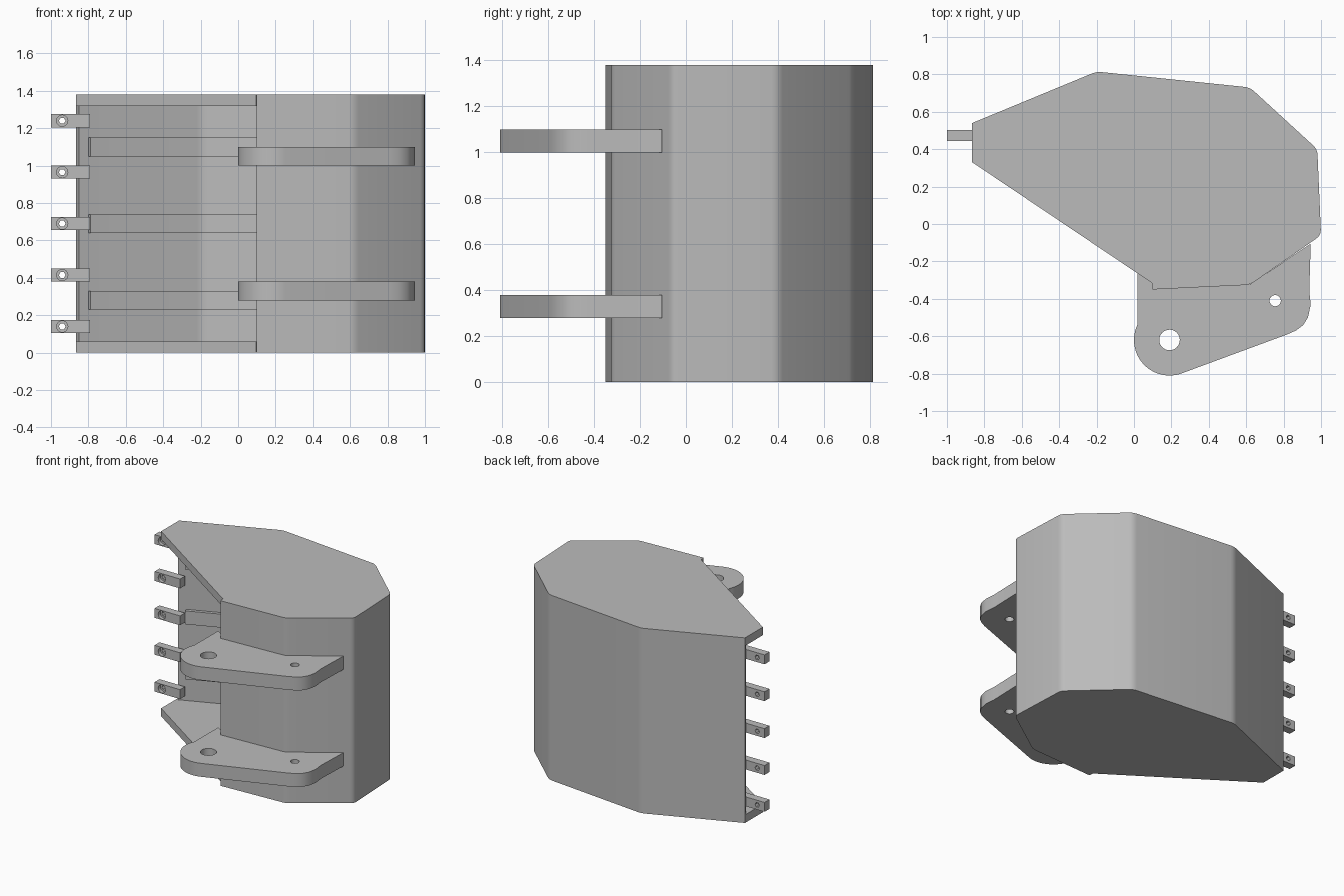
import bpy
from math import cos, sin, pi, radians
from mathutils import Vector as V

cube = bpy.data.objects.get("Cube")
if cube:
    bpy.data.objects.remove(cube)

steel = bpy.data.materials.new("grey steel")
steel.use_nodes = True
GREY = (0.5, 0.5, 0.5, 1)
steel.diffuse_color = GREY
steel.node_tree.nodes["Principled BSDF"].inputs["Base Color"].default_value = GREY

HEIGHT, SIDE, WALL = 1.38, 0.06, 0.036


def arc(cx, cy, r, a0=0, a1=360, n=32):
    """Points on an arc, angles in degrees."""
    return [V((cx + r * cos(radians(a0 + (a1 - a0) * i / n)),
               cy + r * sin(radians(a0 + (a1 - a0) * i / n)))) for i in range(n + 1)]


def circle(cx, cy, r, n=32):
    return arc(cx, cy, r, n=n)[:-1]


def bend(path, cut=0.03, n=4):
    """Round the inner corners of an open path."""
    out = [path[0]]
    for a, b, c in zip(path, path[1:], path[2:]):
        p, q = b + (a - b).normalized() * cut, b + (c - b).normalized() * cut
        for i in range(n + 1):
            t = i / n
            out.append(p * (1 - t) ** 2 + b * 2 * t * (1 - t) + q * t * t)
    return out + [path[-1]]


def offset(path, d):
    """Shift an open path to its right by d, with mitred corners."""
    normals = [V((b.y - a.y, a.x - b.x)).normalized() for a, b in zip(path, path[1:])]
    out = []
    for i, p in enumerate(path):
        m, n = normals[max(i - 1, 0)], normals[min(i, len(normals) - 1)]
        out.append(p + (m + n) * d / (1 + m.dot(n)))
    return out


def plate(name, loops, low, high, upright=False):
    """Extrude an outline (with holes) along z, or along y when upright."""
    curve = bpy.data.curves.new(name, "CURVE")
    curve.dimensions = "2D"
    curve.fill_mode = "BOTH"
    curve.extrude = (high - low) / 2
    for loop in loops:
        s = curve.splines.new("POLY")
        s.points.add(len(loop) - 1)
        for pt, p in zip(s.points, loop):
            pt.co = (p[0], p[1], 0, 1)
        s.use_cyclic_u = True
    ob = bpy.data.objects.new(name, curve)
    bpy.context.scene.collection.objects.link(ob)
    mid = (low + high) / 2
    ob.location = (0, mid, 0) if upright else (0, 0, mid)
    if upright:
        ob.rotation_euler.x = pi / 2
    bpy.ops.object.select_all(action="DESELECT")
    ob.select_set(True)
    bpy.context.view_layer.objects.active = ob
    bpy.ops.object.convert(target="MESH")
    ob = bpy.context.object
    ob.data.materials.clear()
    ob.data.materials.append(steel)
    bpy.ops.object.shade_smooth_by_angle(angle=radians(25))
    return ob


def box(x0, x1, z0, z1):
    return [(x0, z0), (x1, z0), (x1, z1), (x0, z1)]


# Bent wrapper sheet of the bucket
profile = [V(p) for p in ((-0.865, 0.54), (-0.2, 0.815), (0.62, 0.73), (0.98, 0.40),
                          (1.0, -0.06), (0.62, -0.325), (0.1, -0.35))]
outer = bend(profile)
inner = bend(offset(profile, WALL))
plate("wrapper_sheet", [outer + inner[::-1]], SIDE, HEIGHT - SIDE)

# Side plates
side = outer + [V((0.095, -0.315)), V((-0.865, 0.33))]
plate("right_hand_side_plate", [side], 0, SIDE)
plate("left_hand_side_plate", [side], HEIGHT - SIDE, HEIGHT)

# Wear strips along the inside of the floor
floor = offset(profile, WALL)[:4]
floor[0] = floor[0].lerp(floor[1], 0.08)
strip = bend(floor) + bend(offset(floor, 0.025))[::-1]
for i in range(3):
    z = 0.28 + 0.41 * i
    plate(f"wear_strip_{i + 1}", [strip], z - 0.05, z + 0.05)

# Mounting ears with pin holes
ear = ([V((0.02, -0.26))] + arc(0.19, -0.62, 0.19, 155, 290)
       + [V(p) for p in ((0.82, -0.59), (0.865, -0.57), (0.905, -0.54), (0.93, -0.5),
                         (0.945, -0.43), (0.937, -0.36), (0.945, -0.105),
                         (0.62, -0.323), (0.1, -0.348), (0.096, -0.315))])
holes = [circle(0.19, -0.62, 0.055), circle(0.755, -0.41, 0.03)]
for name, z in (("lower_ear", 0.28), ("upper_ear", 1.0)):
    plate(name, [ear] + holes, z, z + 0.1)

# Teeth holders, each with a counterbored hexagonal bolt hole
for i in range(5):
    z = 0.14 + 0.275 * i
    body = box(-1.0, -0.79, z - 0.035, z + 0.035)
    plate(f"tooth_front_{i + 1}", [body, circle(-0.94, z, 0.03, 24)], 0.445, 0.47, True)
    plate(f"tooth_back_{i + 1}", [body, circle(-0.94, z, 0.018, 6)], 0.47, 0.503, True)
